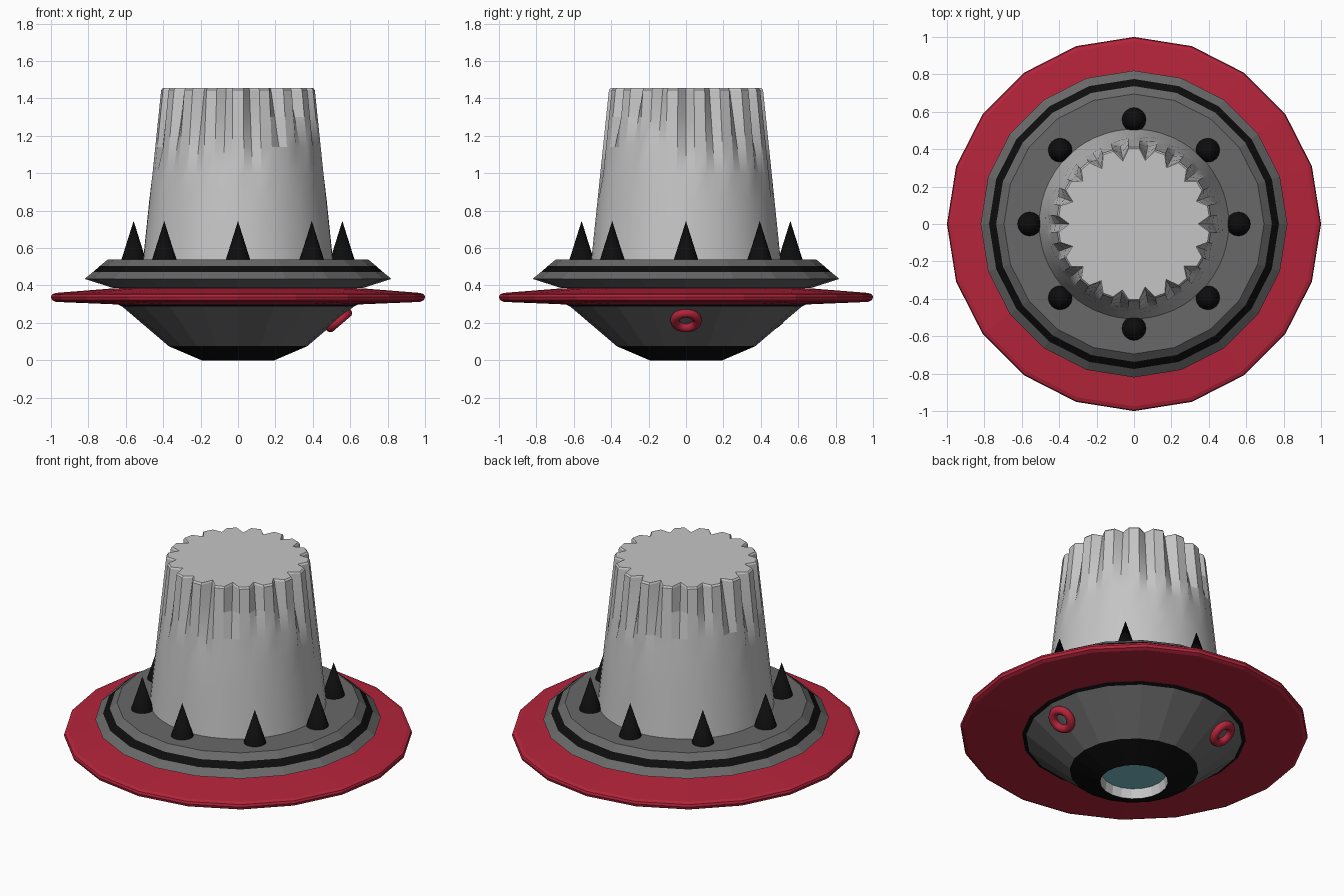
import bpy, math, random
from mathutils import Vector

if "Cube" in bpy.data.objects:
    bpy.data.objects.remove(bpy.data.objects["Cube"])

random.seed(4)


def material(name, rgb):
    m = bpy.data.materials.new(name)
    m.diffuse_color = (*rgb, 1)
    m.use_nodes = True
    m.node_tree.nodes["Principled BSDF"].inputs["Base Color"].default_value = m.diffuse_color
    return m


RED = material("red", (0.46, 0.018, 0.043))
GREY = material("dark grey", (0.14, 0.14, 0.14))
BLACK = material("black", (0.004, 0.004, 0.004))
LIGHT = material("light grey", (0.56, 0.56, 0.56))
TEAL = material("teal", (0.19, 0.52, 0.58))


def make(name, verts, faces, mats, indices=None):
    me = bpy.data.meshes.new(name)
    me.from_pydata(verts, [], faces)
    for m in mats:
        me.materials.append(m)
    if indices:
        for p, i in zip(me.polygons, indices):
            p.material_index = i
    ob = bpy.data.objects.new(name, me)
    bpy.context.collection.objects.link(ob)
    return ob


def lathe(name, profile, mats, bands=None, sides=20):
    """Spin (r, z) points bottom to top; r = 0 ends become a pole; bands gives a material per row."""
    verts, rings, faces, idx = [], [], [], []
    for r, z in profile:
        n = 1 if r == 0 else sides
        rings.append([len(verts) + k for k in range(n)])
        verts += [(r * math.cos(math.tau * k / sides), r * math.sin(math.tau * k / sides), z)
                  for k in range(n)]
    for row, (a, b) in enumerate(zip(rings, rings[1:])):
        for k in range(sides):
            j = (k + 1) % sides
            f = [a[k % len(a)], a[j % len(a)], b[j % len(b)], b[k % len(b)]]
            faces.append(list(dict.fromkeys(f)))
            idx.append(bands[row] if bands else 0)
    return make(name, verts, faces, mats, idx)


def smooth(ob, angle):
    bpy.ops.object.select_all(action='DESELECT')
    ob.select_set(True)
    bpy.context.view_layer.objects.active = ob
    bpy.ops.object.shade_smooth_by_angle(angle=math.radians(angle))


# Lower hull: recessed light, black base, grey bowl, black trim
lathe("lower_hull",
      [(0, 0.06), (0.185, 0.06), (0.195, 0), (0.37, 0.075), (0.62, 0.288), (0.675, 0.312)],
      [GREY, BLACK, LIGHT, TEAL], [3, 2, 1, 0, 1])

# Wide red rim
lathe("red_rim",
      [(0.6, 0.297), (0.66, 0.299), (0.975, 0.312), (0.995, 0.322), (1.0, 0.338),
       (0.995, 0.352), (0.975, 0.36), (0.67, 0.384), (0.6, 0.386)], [RED])

# Upper deck with black stripe
lathe("upper_deck",
      [(0.55, 0.385), (0.67, 0.387), (0.82, 0.435), (0.775, 0.472), (0.737, 0.505),
       (0.695, 0.54), (0, 0.54)], [GREY, BLACK], [0, 0, 0, 1, 0, 0])

# Pleated dome: round at the base, notched towards the top
TEETH = 18
fr = (0, 0.3, 0.7)
ends = [random.uniform(0.86, 1.12) for _ in range(TEETH)]
depths = [random.uniform(0.045, 0.065) for _ in range(TEETH)]
N = TEETH * 3
heights = (0.535, 0.72, 0.86, 1.0, 1.14, 1.3, 1.445, 1.455)
verts, faces = [], []
for z in heights:
    for t in range(TEETH):
        for c in range(3):
            a = math.tau * (t + fr[c]) / TEETH
            r = 0.507 - 0.095 * (z - 0.54) / 0.915
            if c == 0:
                r -= depths[t] * max(0, (z - ends[t]) / (1.455 - ends[t]))
            if z == heights[-1]:
                r -= 0.008
            verts.append((r * math.cos(a), r * math.sin(a), z))
for row in range(len(heights) - 1):
    for k in range(N):
        j = (k + 1) % N
        faces.append((row * N + k, row * N + j, row * N + N + j, row * N + N + k))
top = len(verts)
verts.append((0, 0, heights[-1]))
faces += [(top - N + k, top - N + (k + 1) % N, top) for k in range(N)]
smooth(make("pleated_dome", verts, faces, [LIGHT]), 20)

# Ring of spikes
for i in range(8):
    a = math.tau * i / 8
    bpy.ops.mesh.primitive_cone_add(vertices=16, radius1=0.066, radius2=0, depth=0.21,
                                    location=(0.558 * math.cos(a), 0.558 * math.sin(a), 0.64))
    ob = bpy.context.object
    ob.name = f"spike_{i + 1}"
    ob.data.materials.append(BLACK)
    smooth(ob, 40)

# Red ring ports on the bowl
for i, deg in enumerate((0, 120)):
    a = math.radians(deg)
    normal = Vector((0.65 * math.cos(a), 0.65 * math.sin(a), -0.76))
    bpy.ops.mesh.primitive_torus_add(major_radius=0.06, minor_radius=0.025,
                                     major_segments=20, minor_segments=10,
                                     location=(0.54 * math.cos(a), 0.54 * math.sin(a), 0.213),
                                     rotation=normal.to_track_quat('Z', 'Y').to_euler())
    ob = bpy.context.object
    ob.name = f"ring_port_{i + 1}"
    ob.data.materials.append(RED)
    smooth(ob, 60)
